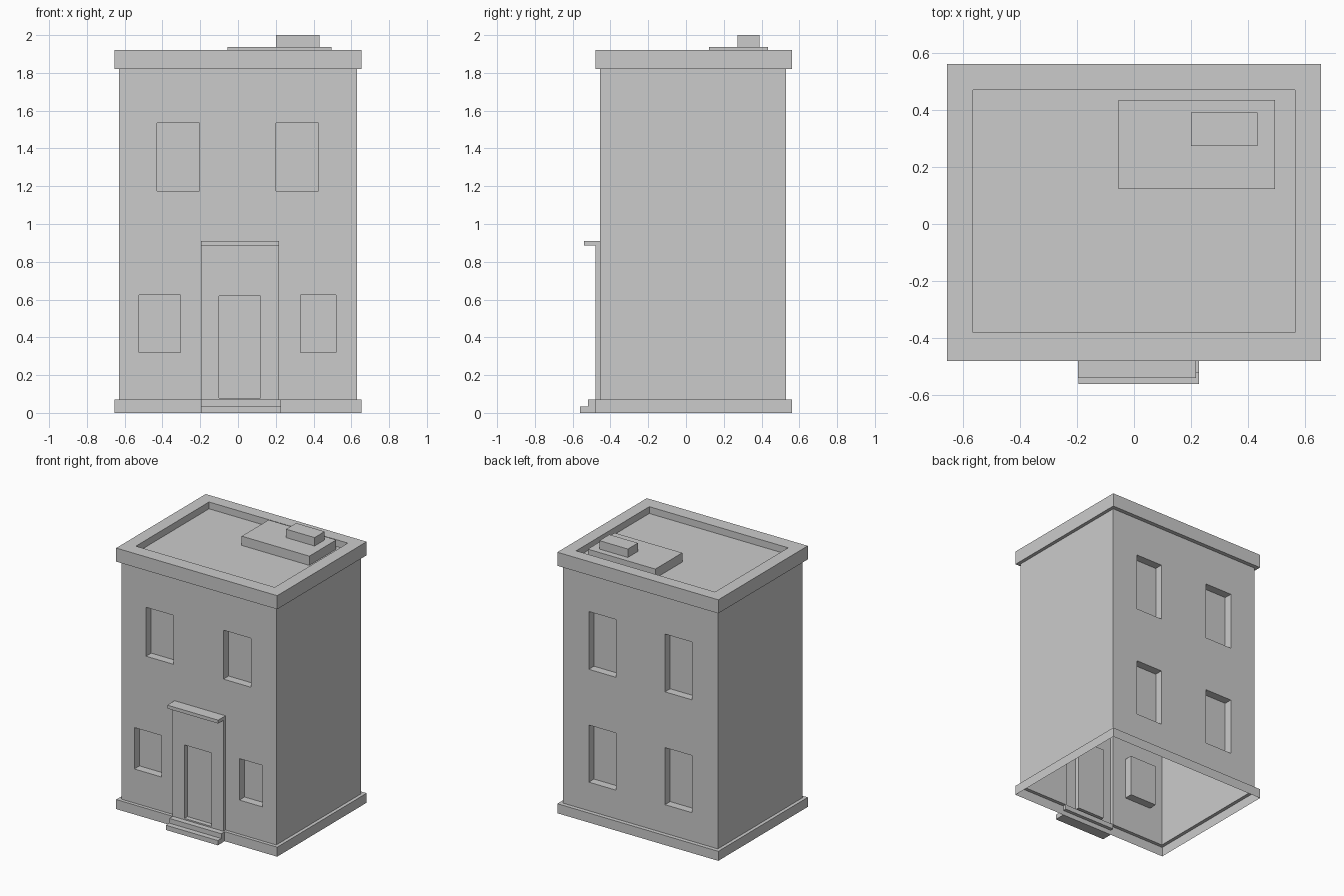
import bpy, bmesh
from mathutils import Vector

if "Cube" in bpy.data.objects:
    bpy.data.objects.remove(bpy.data.objects["Cube"])


def quad(bm, pts, normal):
    """Add one face and make it look along the given direction."""
    f = bm.faces.new([bm.verts.new(p) for p in pts])
    f.normal_update()
    if f.normal.dot(Vector(normal)) < 0:
        f.normal_flip()


def panel(bm, rect, y, holes, side):
    """Flat wall facing side*y, with rectangular openings left out."""
    x0, x1, z0, z1 = rect
    xs = sorted({x0, x1, *[v for h in holes for v in h[:2]]})
    zs = sorted({z0, z1, *[v for h in holes for v in h[2:]]})
    for a, b in zip(xs, xs[1:]):
        for c, d in zip(zs, zs[1:]):
            mx, mz = (a + b) / 2, (c + d) / 2
            if not any(h[0] < mx < h[1] and h[2] < mz < h[3] for h in holes):
                quad(bm, [(a, y, c), (b, y, c), (b, y, d), (a, y, d)], (0, side, 0))


def reveal(bm, rect, y, y2, facing):
    """Four sides joining an opening at y to y2; facing 1 = inwards, -1 = outwards."""
    x0, x1, z0, z1 = rect
    for x, n in ((x0, 1), (x1, -1)):
        quad(bm, [(x, y, z0), (x, y2, z0), (x, y2, z1), (x, y, z1)], (n * facing, 0, 0))
    for z, n in ((z0, 1), (z1, -1)):
        quad(bm, [(x0, y, z), (x0, y2, z), (x1, y2, z), (x1, y, z)], (0, 0, n * facing))


def niche(bm, rect, y, depth, side):
    reveal(bm, rect, y, y - side * depth, 1)
    panel(bm, rect, y - side * depth, [], side)


def finish(bm, name):
    bmesh.ops.remove_doubles(bm, verts=bm.verts, dist=1e-5)
    me = bpy.data.meshes.new(name)
    bm.to_mesh(me)
    bm.free()
    bpy.context.collection.objects.link(bpy.data.objects.new(name, me))


def box(name, x0, x1, y0, y1, z0, z1):
    bm = bmesh.new()
    bmesh.ops.create_cube(bm, size=1)
    for v in bm.verts:
        v.co = ((x0 + x1) / 2 + v.co.x * (x1 - x0),
                (y0 + y1) / 2 + v.co.y * (y1 - y0),
                (z0 + z1) / 2 + v.co.z * (z1 - z0))
    finish(bm, name)


# Building shell: rectangular rings from plinth up to the sunken roof, open below
OUTER = (-0.655, 0.655, -0.48, 0.56)
BODY = (-0.63, 0.63, -0.455, 0.53)
INNER = (-0.565, 0.565, -0.38, 0.47)
PROFILE = [(OUTER, 0), (OUTER, 0.07), (BODY, 0.07), (BODY, 1.82),
           (OUTER, 1.82), (OUTER, 1.92), (INNER, 1.92), (INNER, 1.87)]


def ring(r, z):
    x0, x1, y0, y1 = r
    return [(x0, y0, z), (x1, y0, z), (x1, y1, z), (x0, y1, z)]


bm = bmesh.new()
for s, (lo, hi) in enumerate(zip(PROFILE, PROFILE[1:])):
    a, b = ring(*lo), ring(*hi)
    for i in range(4):
        if s == 2 and i in (0, 2):
            continue  # front and back walls are made below with windows
        j = (i + 1) % 4
        bm.faces.new([bm.verts.new(p) for p in (a[i], a[j], b[j], b[i])])
quad(bm, ring(INNER, 1.87), (0, 0, 1))

# Front and back walls with recessed windows
WALL = (-0.63, 0.63, 0.07, 1.82)
PORCH = (-0.195, 0.217, 0.07, 0.89)
DOOR = (-0.1, 0.12, 0.08, 0.62)
front = [(-0.43, -0.205, 1.175, 1.535), (0.2, 0.425, 1.175, 1.535),
         (-0.525, -0.305, 0.32, 0.625), (0.33, 0.52, 0.32, 0.625)]
back = [(x, x + 0.22, z0, z1) for x in (-0.42, 0.2)
        for z0, z1 in ((0.28, 0.7), (1.11, 1.535))]
panel(bm, WALL, BODY[2], front + [PORCH], -1)
panel(bm, WALL, BODY[3], back, 1)
for w in front:
    niche(bm, w, BODY[2], 0.06, -1)
for w in back:
    niche(bm, w, BODY[3], 0.06, 1)

# Raised door surround with recessed door
reveal(bm, PORCH, BODY[2], -0.48, -1)
panel(bm, PORCH, -0.48, [DOOR], -1)
niche(bm, DOOR, -0.48, 0.035, -1)
finish(bm, "building_shell")

# Door canopy and steps
box("door_canopy", -0.197, 0.217, -0.54, -0.455, 0.885, 0.91)
box("lower_step", -0.195, 0.228, -0.56, -0.48, 0, 0.035)
box("upper_step", -0.195, 0.228, -0.52, -0.455, 0.035, 0.07)

# Rooftop blocks
box("roof_block", -0.055, 0.495, 0.122, 0.435, 1.87, 1.938)
box("roof_vent", 0.2, 0.432, 0.273, 0.39, 1.938, 2.0)
